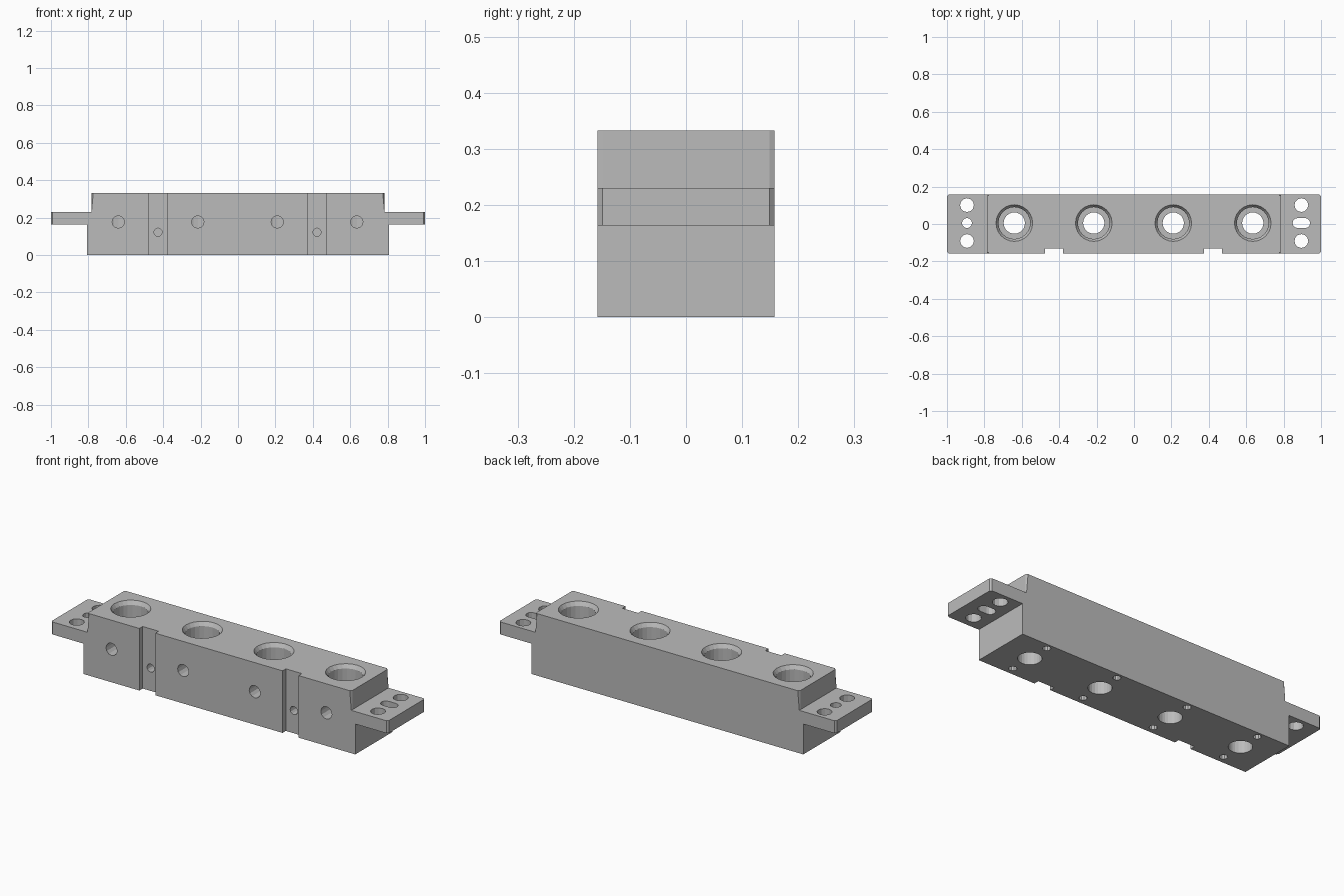
import bpy, bmesh, math
from mathutils import Matrix

old = bpy.data.objects.get("Cube")
if old:
    bpy.data.objects.remove(old, do_unlink=True)

grey = bpy.data.materials.new("machined grey")
grey.use_nodes = True
colour = (0.5, 0.5, 0.5, 1)
grey.diffuse_color = colour
grey.node_tree.nodes["Principled BSDF"].inputs["Base Color"].default_value = colour

W, H = 0.158, 0.333           # half depth, height
BORES = (-0.64, -0.215, 0.21, 0.635)
CY = 0.005                    # bore centre line


def make(name, bm):
    bmesh.ops.recalc_face_normals(bm, faces=bm.faces)
    mesh = bpy.data.meshes.new(name)
    bm.to_mesh(mesh)
    bm.free()
    mesh.materials.append(grey)
    obj = bpy.data.objects.new(name, mesh)
    bpy.context.collection.objects.link(obj)
    return obj


# Block with end tabs: side profile extruded front to back
half = [(0.807, 0), (0.807, 0.163), (1, 0.163), (1, 0.23), (0.783, 0.23), (0.783, H)]
outline = half + [(-x, z) for x, z in reversed(half)]
bm = bmesh.new()
face = bm.faces.new([bm.verts.new((x, -W, z)) for x, z in outline])
ext = bmesh.ops.extrude_face_region(bm, geom=[face])
moved = [v for v in ext["geom"] if isinstance(v, bmesh.types.BMVert)]
bmesh.ops.translate(bm, verts=moved, vec=(0, 2 * W, 0))
# Small chamfers on the upright corners of the tabs and upper block
corners = [e for e in bm.edges
           if abs(e.verts[0].co.z - e.verts[1].co.z) > 0.05
           and min(v.co.z for v in e.verts) > 0.1]
bmesh.ops.bevel(bm, geom=corners, offset=0.009, segments=1, affect='EDGES')
block = make("mounting_block", bm)


def cut(cutter):
    mod = block.modifiers.new("cut", 'BOOLEAN')
    mod.operation = 'DIFFERENCE'
    mod.solver = 'EXACT'
    mod.object = cutter
    cutter.hide_render = True
    bpy.context.view_layer.objects.active = block
    bpy.ops.object.modifier_apply(modifier=mod.name)
    bpy.data.objects.remove(cutter, do_unlink=True)


def box(x0, x1, y0, y1, z0, z1):
    bm = bmesh.new()
    bmesh.ops.create_cube(bm, size=1)
    bmesh.ops.scale(bm, verts=bm.verts, vec=(x1 - x0, y1 - y0, z1 - z0))
    bmesh.ops.translate(bm, verts=bm.verts,
                        vec=((x0 + x1) / 2, (y0 + y1) / 2, (z0 + z1) / 2))
    return make("box_cutter", bm)


def lathe(x, y, profile, sides):
    """Closed solid of revolution about an upright axis."""
    bm = bmesh.new()
    rings = [[bm.verts.new((x + r * math.cos(2 * math.pi * i / sides),
                            y + r * math.sin(2 * math.pi * i / sides), z))
              for i in range(sides)] for r, z in profile]
    for a, b in zip(rings, rings[1:]):
        for i in range(sides):
            j = (i + 1) % sides
            bm.faces.new((a[i], a[j], b[j], b[i]))
    bm.faces.new(rings[0])
    bm.faces.new(rings[-1])
    return make("bore_cutter", bm)


def drill(x, y, r, z0, z1, sides=12):
    cut(lathe(x, y, [(r, z0), (r, z1)], sides))


def front_drill(x, z, r, depth):
    bm = bmesh.new()
    length = depth + 0.1
    bmesh.ops.create_cone(bm, cap_ends=True, segments=12, radius1=r, radius2=r,
                          depth=length, matrix=Matrix.Rotation(math.pi / 2, 4, 'X'))
    bmesh.ops.translate(bm, verts=bm.verts, vec=(x, -W + depth - length / 2, z))
    cut(make("cross_hole_cutter", bm))


# Front grooves, each with a small screw hole
for x0, x1 in ((-0.475, -0.38), (0.375, 0.47)):
    cut(box(x0, x1, -0.3, -0.13, -0.1, 0.5))
    front_drill((x0 + x1) / 2, 0.122, 0.022, 0.13)

# Chamfered stepped bores with cross holes and blind holes underneath
for x in BORES:
    cut(lathe(x, CY, [(0.057, -0.1), (0.057, 0.08), (0.085, 0.08),
                      (0.085, 0.313), (0.098, H), (0.098, 0.4)], 24))
    front_drill(x, 0.177, 0.033, 0.12)
    for side in (-1, 1):
        drill(x, CY + side * 0.122, 0.02, -0.1, 0.09, 10)

# Tab holes: outer pairs, a round locating hole and a slot
for x in (-0.893, 0.895):
    for side in (-1, 1):
        drill(x, CY + side * 0.096, 0.037, 0.1, 0.3)
drill(-0.893, CY, 0.027, 0.1, 0.3)

bm = bmesh.new()
pts = []
for i in range(14):
    a = -math.pi / 2 + math.pi * (i % 7) / 6 + math.pi * (i // 7)
    shift = 0.02 if i < 7 else -0.02
    pts.append(bm.verts.new((0.895 + shift + 0.027 * math.cos(a),
                             CY + 0.027 * math.sin(a), 0.1)))
face = bm.faces.new(pts)
ext = bmesh.ops.extrude_face_region(bm, geom=[face])
bmesh.ops.translate(bm, vec=(0, 0, 0.2),
                    verts=[v for v in ext["geom"] if isinstance(v, bmesh.types.BMVert)])
cut(make("slot_cutter", bm))
